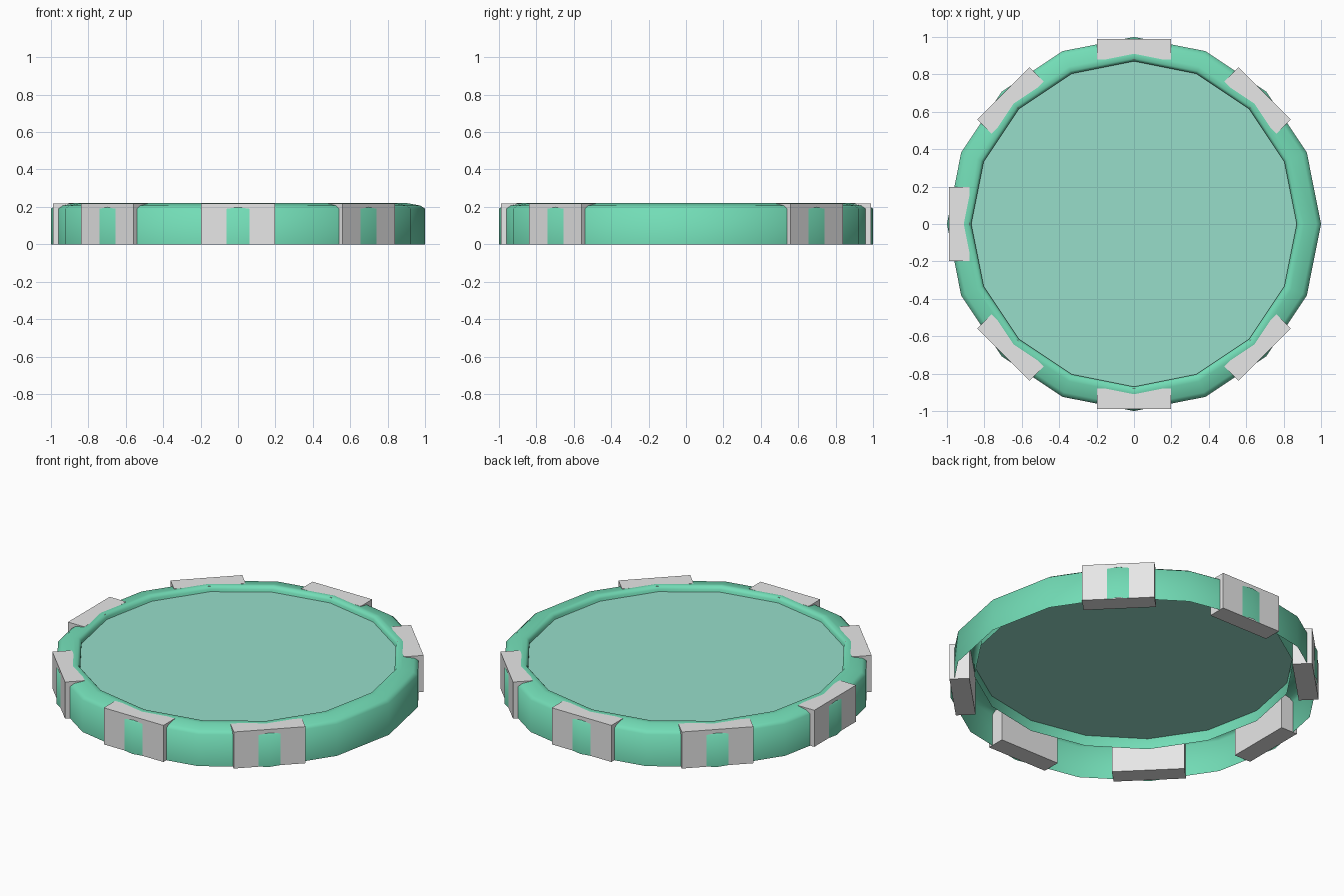
import bpy
import bmesh
from math import cos, sin, pi, radians
from mathutils import Matrix

SIDES = 16

cube = bpy.data.objects.get("Cube")
if cube:
    bpy.data.objects.remove(cube, do_unlink=True)


def make_material(name, rgb):
    mat = bpy.data.materials.new(name)
    mat.use_nodes = True
    color = (*rgb, 1)
    mat.diffuse_color = color
    mat.node_tree.nodes["Principled BSDF"].inputs["Base Color"].default_value = color
    return mat


def make_object(name, bm, mat):
    mesh = bpy.data.meshes.new(name)
    bm.to_mesh(mesh)
    bm.free()
    mesh.materials.append(mat)
    obj = bpy.data.objects.new(name, mesh)
    bpy.context.collection.objects.link(obj)
    return obj


green = make_material("sea_green", (0.17, 0.72, 0.47))
pale = make_material("pale_teal", (0.31, 0.73, 0.59))
grey = make_material("light_grey", (0.8, 0.8, 0.8))

# Rounded rim: an open shell, lathed from a radius/height profile
profile = [(1, 0), (1, 0.19), (0.975, 0.207), (0.91, 0.219),
           (0.885, 0.222), (0.87, 0.205), (0.87, 0.125)]
bm = bmesh.new()
rings = []
for r, z in profile:
    rings.append([bm.verts.new((r * cos(2 * pi * i / SIDES), r * sin(2 * pi * i / SIDES), z))
                  for i in range(SIDES)])
for low, high in zip(rings, rings[1:]):
    for i in range(SIDES):
        j = (i + 1) % SIDES
        face = bm.faces.new((low[i], low[j], high[j], high[i]))
        face.smooth = True
make_object("rim", bm, green)

# Flat panel set just below the lip of the rim
bm = bmesh.new()
bm.faces.new([bm.verts.new((0.87 * cos(2 * pi * i / SIDES), 0.87 * sin(2 * pi * i / SIDES), 0.19))
              for i in range(SIDES)])
make_object("panel", bm, pale)

# Seven clamp blocks around the rim, with a gap on the +x side
inner, outer, width, height = 0.88, 0.988, 0.395, 0.219
for k in range(1, 8):
    bm = bmesh.new()
    place = (Matrix.Rotation(radians(45 * k), 4, "Z")
             @ Matrix.Translation(((inner + outer) / 2, 0, height / 2))
             @ Matrix.Diagonal((outer - inner, width, height, 1)))
    bmesh.ops.create_cube(bm, size=1, matrix=place)
    make_object(f"clamp_block_{k}", bm, grey)
